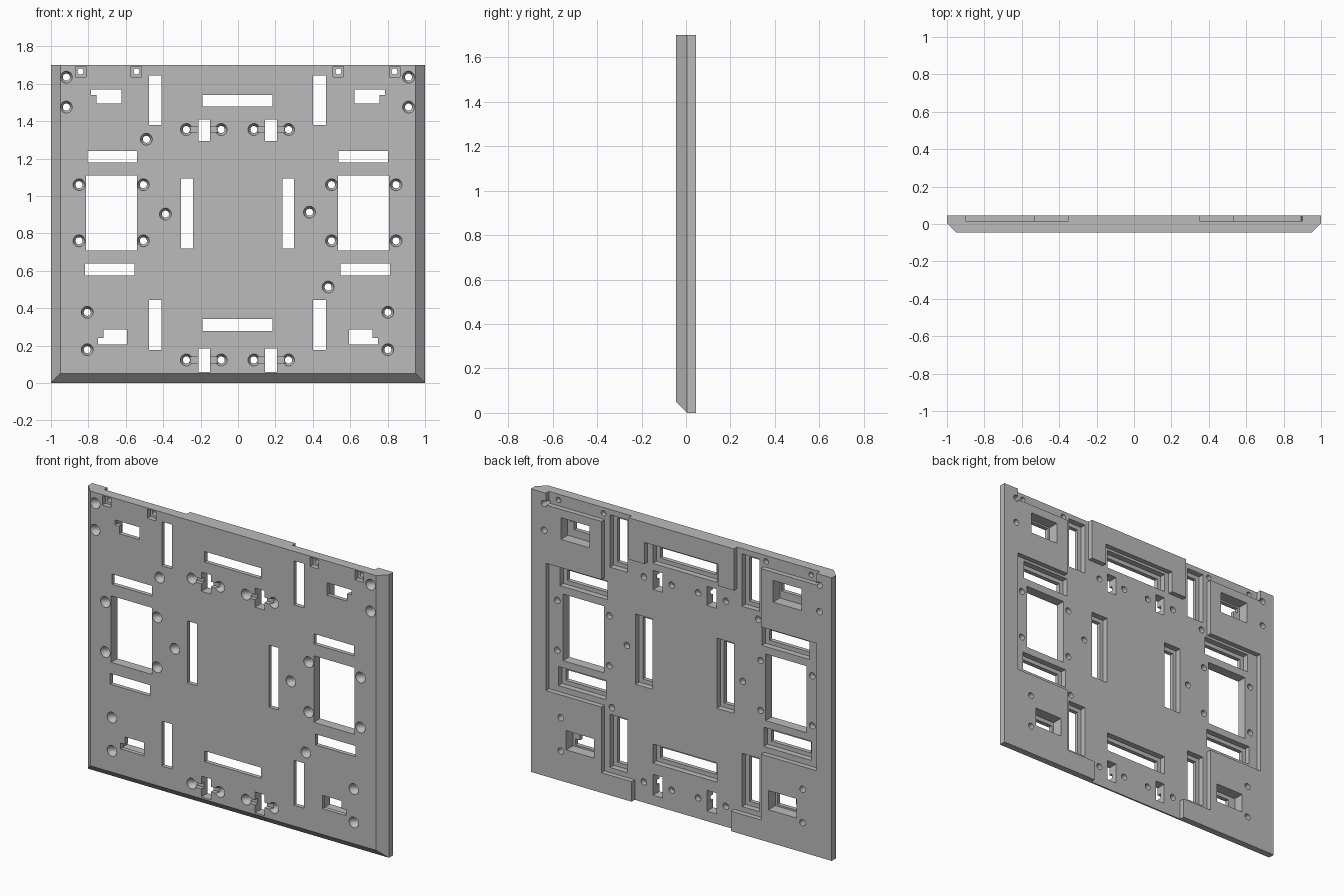
import bpy, bmesh, math

if "Cube" in bpy.data.objects:
    bpy.data.objects.remove(bpy.data.objects["Cube"])

grey = bpy.data.materials.new("plate_grey")
grey.diffuse_color = (0.5, 0.5, 0.5, 1)
grey.use_nodes = True
grey.node_tree.nodes["Principled BSDF"].inputs["Base Color"].default_value = grey.diffuse_color


def loft(bm, rings):
    """Closed solid through rings given as (y, [(x, z), ...])."""
    loops = [[bm.verts.new((x, y, z)) for x, z in pts] for y, pts in rings]
    n = len(loops[0])
    faces = [bm.faces.new(loops[0]), bm.faces.new(loops[-1][::-1])]
    for a, b in zip(loops, loops[1:]):
        for i in range(n):
            j = (i + 1) % n
            faces.append(bm.faces.new((a[i], b[i], b[j], a[j])))
    bmesh.ops.recalc_face_normals(bm, faces=faces)


def rect(x0, x1, z0, z1, m=0):
    return [(x0 - m, z0 - m), (x1 + m, z0 - m), (x1 + m, z1 + m), (x0 - m, z1 + m)]


def circle(x, z, r, n=24):
    return [(x + r * math.cos(2 * math.pi * i / n), z + r * math.sin(2 * math.pi * i / n))
            for i in range(n)]


def flip(pts):
    return [(-x, z) for x, z in pts]


def make(name, solids):
    bm = bmesh.new()
    for rings in solids:
        loft(bm, rings)
    me = bpy.data.meshes.new(name)
    bm.to_mesh(me)
    bm.free()
    ob = bpy.data.objects.new(name, me)
    me.materials.append(grey)
    bpy.context.collection.objects.link(ob)
    return ob


FRONT, BACK, FLOOR, LEDGE = -0.045, 0.045, 0.015, -0.02


def cut(name, solids):
    """Subtract a set of separate solids from the plate."""
    cutter = make(name, solids)
    cutter.hide_render = True
    mod = plate.modifiers.new(name, 'BOOLEAN')
    mod.operation, mod.solver, mod.object = 'DIFFERENCE', 'EXACT', cutter
    bpy.context.view_layer.objects.active = plate
    bpy.ops.object.modifier_apply(modifier=mod.name)
    bpy.data.objects.remove(cutter)


# Plate with front bevel on the sides and bottom
plate = make("mounting_plate", [[
    (FRONT, rect(-0.95, 0.95, 0.05, 1.7)),
    (0.005, rect(-1, 1, 0, 1.7)),
    (BACK, rect(-1, 1, 0, 1.7))]])

# Stepped recess in the back, leaving side blocks and a top tab
half = [(0.245, 1.58), (0.245, 1.45), (0.35, 1.45), (0.35, 1.8), (0.9, 1.8), (0.9, 1.63),
        (0.53, 1.63), (0.53, 1.28), (0.9, 1.28), (0.9, 0.515), (0.53, 0.515),
        (0.53, 0.12), (0.33, 0.12), (0.33, -0.1)]
outline = half + flip(half)[::-1]
cut("back_recess", [[(FLOOR, outline), (0.1, outline)]])

# Slots with a wider pocket behind each
slots = [rect(-0.19, 0.185, 1.477, 1.54), rect(-0.19, 0.185, 0.277, 0.342),
         rect(-0.305, -0.24, 0.72, 1.092), rect(0.237, 0.3, 0.72, 1.092),
         rect(-0.805, -0.54, 1.178, 1.24), rect(0.537, 0.803, 1.178, 1.24),
         rect(-0.818, -0.553, 0.575, 0.64), rect(0.547, 0.812, 0.575, 0.64)]
for x0, x1 in ((-0.475, -0.408), (0.402, 0.47)):
    slots += [rect(x0, x1, 1.378, 1.643), rect(x0, x1, 0.175, 0.445)]
pockets = [rect(p[0][0], p[2][0], p[0][1], p[2][1], 0.025) for p in slots]

# Stepped corner openings with rectangular pockets
upper = [(0.622, 1.57), (0.787, 1.57), (0.787, 1.54), (0.757, 1.54), (0.757, 1.495), (0.622, 1.495)]
lower = [(0.593, 0.285), (0.718, 0.285), (0.718, 0.24), (0.748, 0.24), (0.748, 0.205), (0.593, 0.205)]
up_pocket, low_pocket = rect(0.61, 0.8, 1.45, 1.58), rect(0.58, 0.765, 0.195, 0.31)
slots += [upper, flip(upper), lower, flip(lower)]
pockets += [up_pocket, flip(up_pocket), low_pocket, flip(low_pocket)]

# Large side windows and small upright slots
slots += [rect(-0.812, -0.54, 0.708, 1.108), rect(0.535, 0.807, 0.708, 1.108)]
for x0 in (-0.212, 0.145):
    slots += [rect(x0, x0 + 0.063, 1.295, 1.41), rect(x0, x0 + 0.063, 0.06, 0.185)]

cut("pockets", [[(LEDGE, p), (0.1, p)] for p in pockets])
cut("slots", [[(-0.1, p), (0.1, p)] for p in slots])

# Front grooves joining the paired holes
grooves = [rect(s - 0.0925, s + 0.0925, z - 0.015, z + 0.015)
           for s in (-0.1825, 0.1825) for z in (1.355, 0.123)]
cut("grooves", [[(-0.1, p), (-0.02, p)] for p in grooves])

# Square nut seats along the top edge
nuts = [(-0.842, 1.665), (-0.543, 1.665), (0.537, 1.665), (0.837, 1.665)]
cut("nut_seats", [[(-0.1, p), (-0.015, p)]
                  for p in (rect(x, x, z, z, 0.028) for x, z in nuts)])

# Countersunk screw holes
holes = [(-0.49, 1.303), (-0.388, 0.903), (0.382, 0.913), (0.482, 0.513)]
for z in (1.635, 1.475):
    holes += [(-0.918, z), (0.912, z)]
for z in (1.06, 0.76):
    holes += [(x, z) for x in (-0.85, -0.506, 0.5, 0.845)]
for z in (0.378, 0.178):
    holes += [(-0.806, z), (0.801, z)]
for z in (1.355, 0.123):
    holes += [(x, z) for x in (-0.276, -0.09, 0.085, 0.27)]
cut("screw_holes",
    [[(-0.1, circle(x, z, 0.032)), (-0.04, circle(x, z, 0.032)),
      (-0.015, circle(x, z, 0.019)), (0.1, circle(x, z, 0.019))] for x, z in holes]
    + [[(-0.1, circle(x, z, 0.016)), (0.1, circle(x, z, 0.016))] for x, z in nuts])

# Smooth hole walls, sharp plate edges
bpy.ops.object.select_all(action='DESELECT')
plate.select_set(True)
bpy.context.view_layer.objects.active = plate
bpy.ops.object.shade_smooth_by_angle(angle=math.radians(25))
